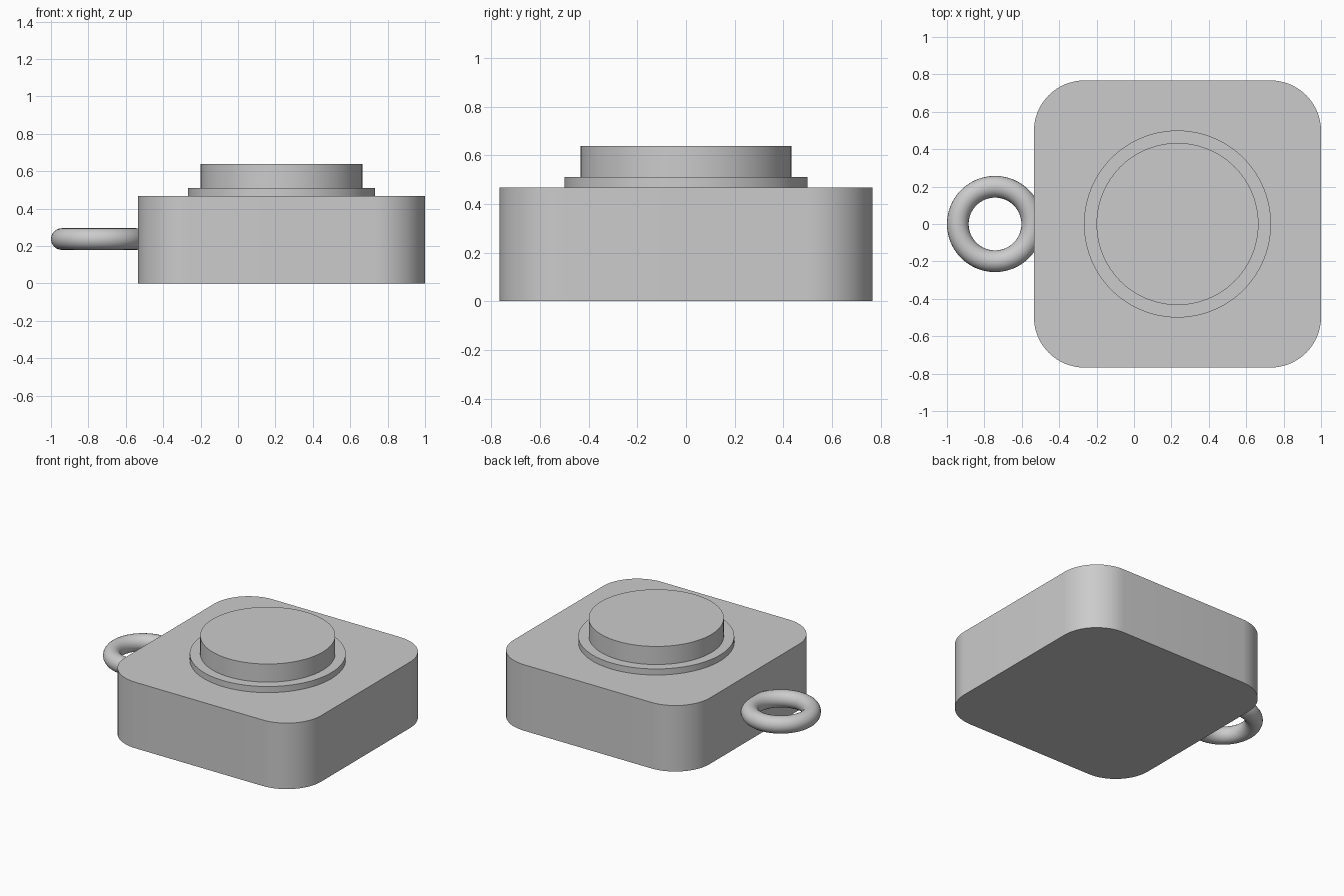
import bpy, bmesh, math

if "Cube" in bpy.data.objects:
    bpy.data.objects.remove(bpy.data.objects["Cube"])

grey = bpy.data.materials.new("plain grey")
grey.diffuse_color = (0.6, 0.6, 0.6, 1)
grey.use_nodes = True
grey.node_tree.nodes["Principled BSDF"].inputs["Base Color"].default_value = grey.diffuse_color

CX = 0.2325          # centre of the housing in x


def finish(ob, name, angle=30):
    ob.name = name
    ob.data.materials.append(grey)
    bpy.ops.object.select_all(action='DESELECT')
    ob.select_set(True)
    bpy.context.view_layer.objects.active = ob
    bpy.ops.object.shade_smooth_by_angle(angle=math.radians(angle))


def disc(name, radius, z0, z1):
    bpy.ops.mesh.primitive_cylinder_add(vertices=96, radius=radius, depth=z1 - z0,
                                        location=(CX, 0, (z0 + z1) / 2))
    finish(bpy.context.object, name)


# Housing: rounded square outline, extruded upwards
half, r, height, steps = 0.7675, 0.27, 0.467, 16
bm = bmesh.new()
outline = []
for corner, (sx, sy) in enumerate([(1, 1), (-1, 1), (-1, -1), (1, -1)]):
    for i in range(steps + 1):
        a = math.pi / 2 * (corner + i / steps)
        outline.append(bm.verts.new((CX + sx * (half - r) + r * math.cos(a),
                                     sy * (half - r) + r * math.sin(a), 0)))
base = bm.faces.new(outline)
top = bmesh.ops.extrude_face_region(bm, geom=[base], use_keep_orig=True)
bmesh.ops.translate(bm, vec=(0, 0, height),
                    verts=[v for v in top['geom'] if isinstance(v, bmesh.types.BMVert)])
bmesh.ops.recalc_face_normals(bm, faces=bm.faces)
mesh = bpy.data.meshes.new("housing")
bm.to_mesh(mesh)
bm.free()
housing = bpy.data.objects.new("housing", mesh)
bpy.context.collection.objects.link(housing)
finish(housing, "housing")

# Stepped round button on top
disc("button_collar", 0.5, height, 0.51)
disc("button", 0.433, 0.51, 0.638)

# Key ring loop, partly sunk into the left side
bpy.ops.mesh.primitive_torus_add(major_radius=0.199, minor_radius=0.058,
                                 major_segments=64, minor_segments=24,
                                 location=(-0.743, 0, 0.237))
finish(bpy.context.object, "ring_loop", 60)
